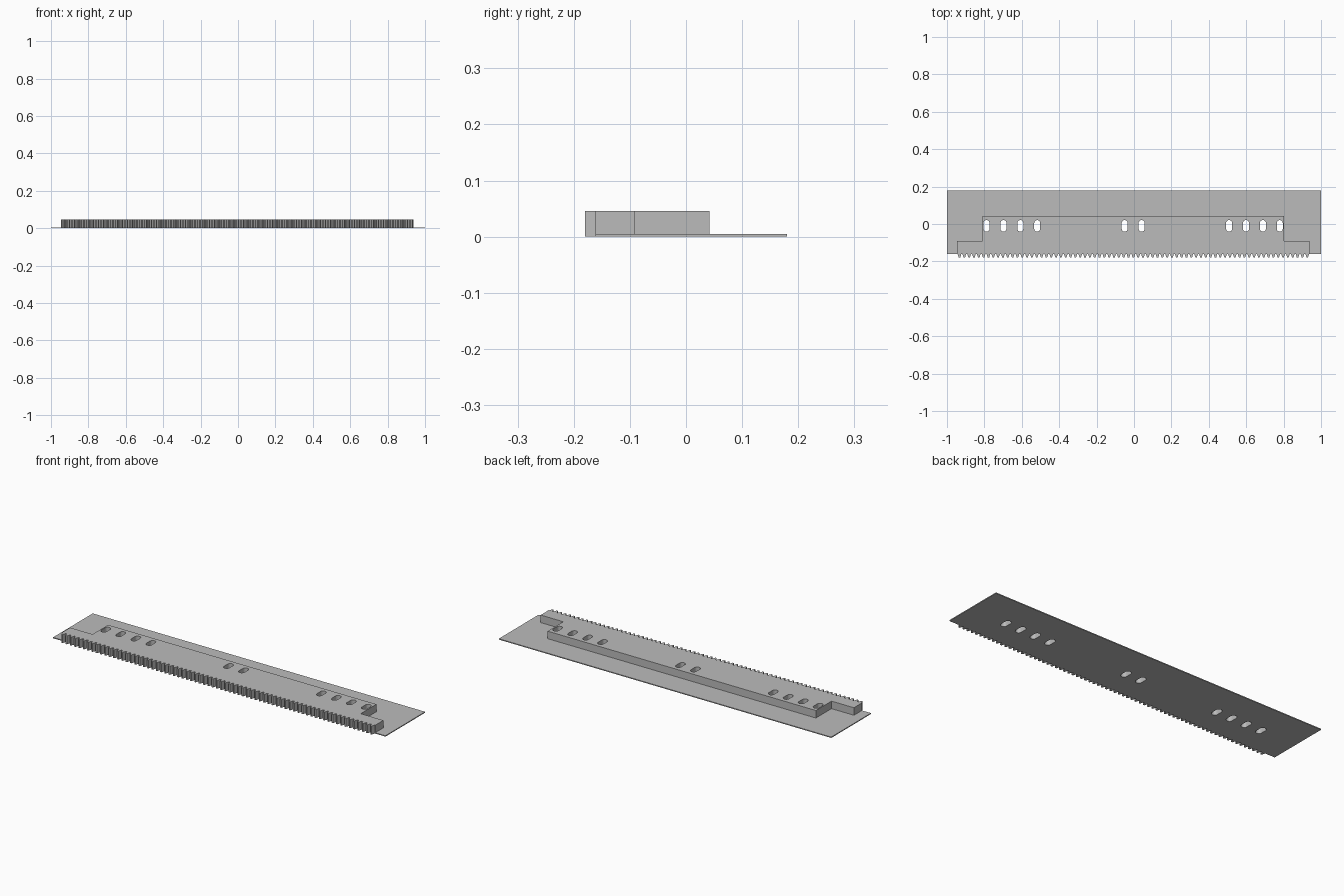
import bpy
import bmesh
import math

cube = bpy.data.objects.get("Cube")
if cube:
    bpy.data.objects.remove(cube, do_unlink=True)

# One plain grey for the whole part
grey = bpy.data.materials.new("plain grey")
grey.use_nodes = True
grey.diffuse_color = (0.5, 0.5, 0.5, 1)
grey.node_tree.nodes["Principled BSDF"].inputs["Base Color"].default_value = grey.diffuse_color

ROOT, TIP, BACK = -0.161, -0.18, 0.18
LEFT, RIGHT = -0.946, 0.939
PLATE_TOP, BODY_TOP = 0.005, 0.046
TEETH = 73


def tooth_line():
    """Trapezoid rack teeth, running from low x to high x."""
    pitch = (RIGHT - LEFT) / TEETH
    points = []
    for i in range(TEETH):
        middle = LEFT + (i + 0.5) * pitch
        for offset, y in ((-0.37, ROOT), (-0.14, TIP), (0.14, TIP), (0.37, ROOT)):
            points.append((middle + offset * pitch, y))
    return points


def slot(x, y=-0.01, radius=0.016, straight=0.015, steps=12):
    """Upright slot with rounded ends."""
    points = []
    for side in (1, -1):
        for i in range(steps + 1):
            a = math.pi * i / steps
            points.append((x + side * radius * math.cos(a),
                           y + side * (straight + radius * math.sin(a))))
    return points


def extruded_outline(name, loops, low, high):
    """Flat outline with holes, given thickness from low to high."""
    curve = bpy.data.curves.new(name + "_outline", "CURVE")
    curve.dimensions = "2D"
    curve.fill_mode = "BOTH"
    curve.extrude = (high - low) / 2
    for loop in loops:
        spline = curve.splines.new("POLY")
        spline.points.add(len(loop) - 1)
        for point, (x, y) in zip(spline.points, loop):
            point.co = (x, y, 0, 1)
        spline.use_cyclic_u = True
    helper = bpy.data.objects.new(name + "_helper", curve)
    bpy.context.collection.objects.link(helper)
    bpy.context.view_layer.update()
    graph = bpy.context.evaluated_depsgraph_get()
    mesh = bpy.data.meshes.new_from_object(helper.evaluated_get(graph))
    bpy.data.objects.remove(helper, do_unlink=True)
    bpy.data.curves.remove(curve)

    # Weld the caps to the walls and set the height
    bm = bmesh.new()
    bm.from_mesh(mesh)
    bmesh.ops.remove_doubles(bm, verts=bm.verts, dist=0.00005)
    bmesh.ops.translate(bm, verts=bm.verts, vec=(0, 0, (low + high) / 2))
    bmesh.ops.recalc_face_normals(bm, faces=bm.faces)
    for face in bm.faces:
        face.smooth = False
    bm.to_mesh(mesh)
    bm.free()
    mesh.name = name
    mesh.materials.clear()
    mesh.materials.append(grey)
    part = bpy.data.objects.new(name, mesh)
    bpy.context.collection.objects.link(part)
    return part


# Mounting slots: four at each end, two in the middle
slots = [slot(-0.0045 + k * 0.0905) for k in (-0.5, 0.5)]
for i in range(4):
    for side in (-1, 1):
        slots.append(slot(-0.0045 + side * (0.513 + i * 0.0903)))

# Thin base plate, with the foot of the teeth along its front edge
plate = [(-1, ROOT)] + tooth_line() + [(1, ROOT), (1, BACK), (-1, BACK)]
extruded_outline("base_plate", [plate] + slots, 0, PLATE_TOP)

# Thick toothed bar, stepped in at both ends
bar = [(LEFT, ROOT)] + tooth_line() + [
    (RIGHT, ROOT), (RIGHT, -0.092), (0.803, -0.092), (0.803, 0.042),
    (-0.811, 0.042), (-0.811, -0.092), (LEFT, -0.092)]
extruded_outline("toothed_bar", [bar] + slots, PLATE_TOP, BODY_TOP)
